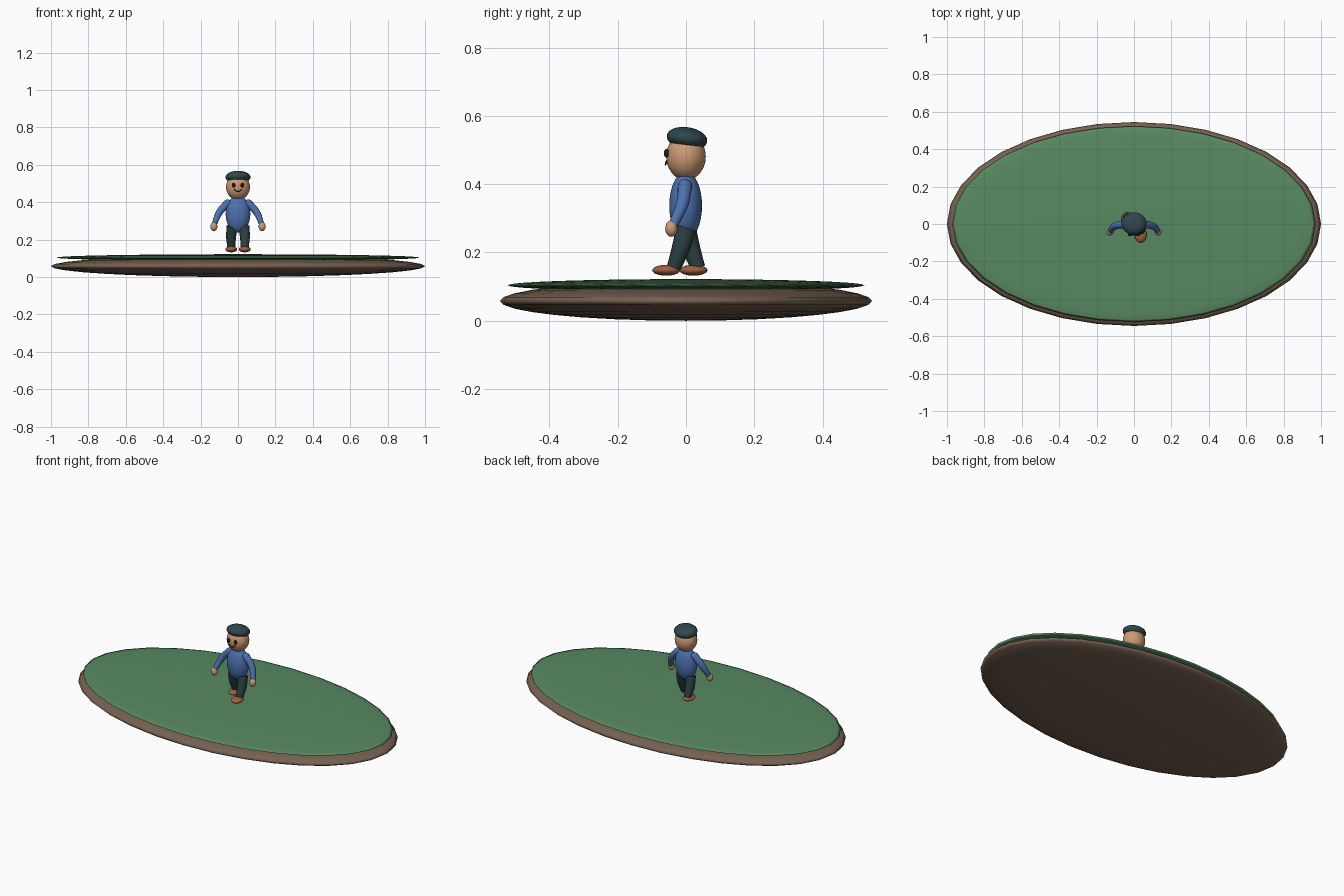
import bpy, math

if "Cube" in bpy.data.objects:
    bpy.data.objects.remove(bpy.data.objects["Cube"])


def material(name, srgb):
    m = bpy.data.materials.new(name)
    m.diffuse_color = [(c / 255 / 12.92 if c < 10 else ((c / 255 + 0.055) / 1.055) ** 2.4)
                       for c in srgb] + [1]
    m.use_nodes = True
    m.node_tree.nodes["Principled BSDF"].inputs["Base Color"].default_value = m.diffuse_color
    return m


GRASS = material("grass green", (88, 138, 98))
EARTH = material("earth brown", (118, 97, 80))
SKIN = material("skin", (205, 155, 116))
SHIRT = material("shirt blue", (78, 114, 176))
TROUSER = material("trouser dark green", (44, 64, 66))
CAP = material("cap dark teal", (47, 70, 77))
SHOE = material("shoe brown", (158, 98, 62))
DARK = material("face dark", (32, 30, 32))


def ellipsoid(name, loc, radii, mat, tilt=0, seg=32, rings=16):
    bpy.ops.mesh.primitive_uv_sphere_add(segments=seg, ring_count=rings, location=loc,
                                         rotation=(tilt, 0, 0))
    ob = bpy.context.object
    ob.name = name
    ob.scale = radii
    ob.data.materials.append(mat)
    bpy.ops.object.transform_apply(location=False, rotation=False, scale=True)
    bpy.ops.object.shade_smooth()
    return ob


def tube(name, points, mat):
    """Smooth tapered tube through (x, y, z, radius) points."""
    cu = bpy.data.curves.new(name, 'CURVE')
    cu.dimensions = '3D'
    cu.bevel_depth = 1
    cu.bevel_resolution = 4
    cu.resolution_u = 6
    cu.use_fill_caps = True
    sp = cu.splines.new('BEZIER')
    sp.bezier_points.add(len(points) - 1)
    for bp, p in zip(sp.bezier_points, points):
        bp.co = p[:3]
        bp.radius = p[3]
        bp.handle_left_type = bp.handle_right_type = 'AUTO'
    ob = bpy.data.objects.new(name, cu)
    bpy.context.collection.objects.link(ob)
    bpy.ops.object.select_all(action='DESELECT')
    ob.select_set(True)
    bpy.context.view_layer.objects.active = ob
    bpy.ops.object.convert(target='MESH')
    ob = bpy.context.object
    ob.name = name
    ob.data.materials.clear()
    ob.data.materials.append(mat)
    bpy.ops.object.shade_smooth_by_angle(angle=math.radians(50))
    return ob


# Oval ground: earth mound with a thin grass layer
ellipsoid("earth_base", (0, 0, 0.058), (1.0, 0.545, 0.058), EARTH)
ellipsoid("grass_top", (0, 0, 0.104), (0.972, 0.523, 0.018), GRASS)

# Body, head and cap
ellipsoid("torso", (0, -0.001, 0.337), (0.066, 0.048, 0.1), SHIRT)
ellipsoid("head", (0, 0, 0.481), (0.064, 0.058, 0.069), SKIN)
ellipsoid("cap", (0, 0.003, 0.534), (0.067, 0.06, 0.033), CAP, tilt=math.radians(-9))

# Smile
tube("mouth", [(-0.021, -0.057, 0.468, 0.0025), (0, -0.06, 0.457, 0.0025),
               (0.021, -0.057, 0.468, 0.0025)], DARK)

# Paired parts; the legs are in mid stride
for side, s, ankle_y, foot_y in (("left", -1, 0.036, 0.022), ("right", 1, -0.036, -0.058)):
    ellipsoid(side + "_eye", (s * 0.023, -0.057, 0.491), (0.009, 0.008, 0.013), DARK,
              seg=16, rings=10)
    ellipsoid(side + "_shoulder", (s * 0.056, -0.003, 0.393), (0.023, 0.021, 0.022), SHIRT,
              seg=20, rings=12)
    tube(side + "_arm", [(s * 0.056, -0.003, 0.395, 0.021), (s * 0.1, -0.01, 0.345, 0.019),
                         (s * 0.128, -0.038, 0.28, 0.014)], SHIRT)
    ellipsoid(side + "_hand", (s * 0.129, -0.043, 0.27), (0.019, 0.018, 0.024), SKIN,
              seg=20, rings=12)
    tube(side + "_leg", [(s * 0.031, 0, 0.27, 0.03), (s * 0.037, ankle_y * 0.4, 0.215, 0.027),
                         (s * 0.036, ankle_y, 0.155, 0.021)], TROUSER)
    ellipsoid(side + "_shoe", (s * 0.036, foot_y, 0.148), (0.032, 0.041, 0.016), SHOE,
              seg=24, rings=12)
